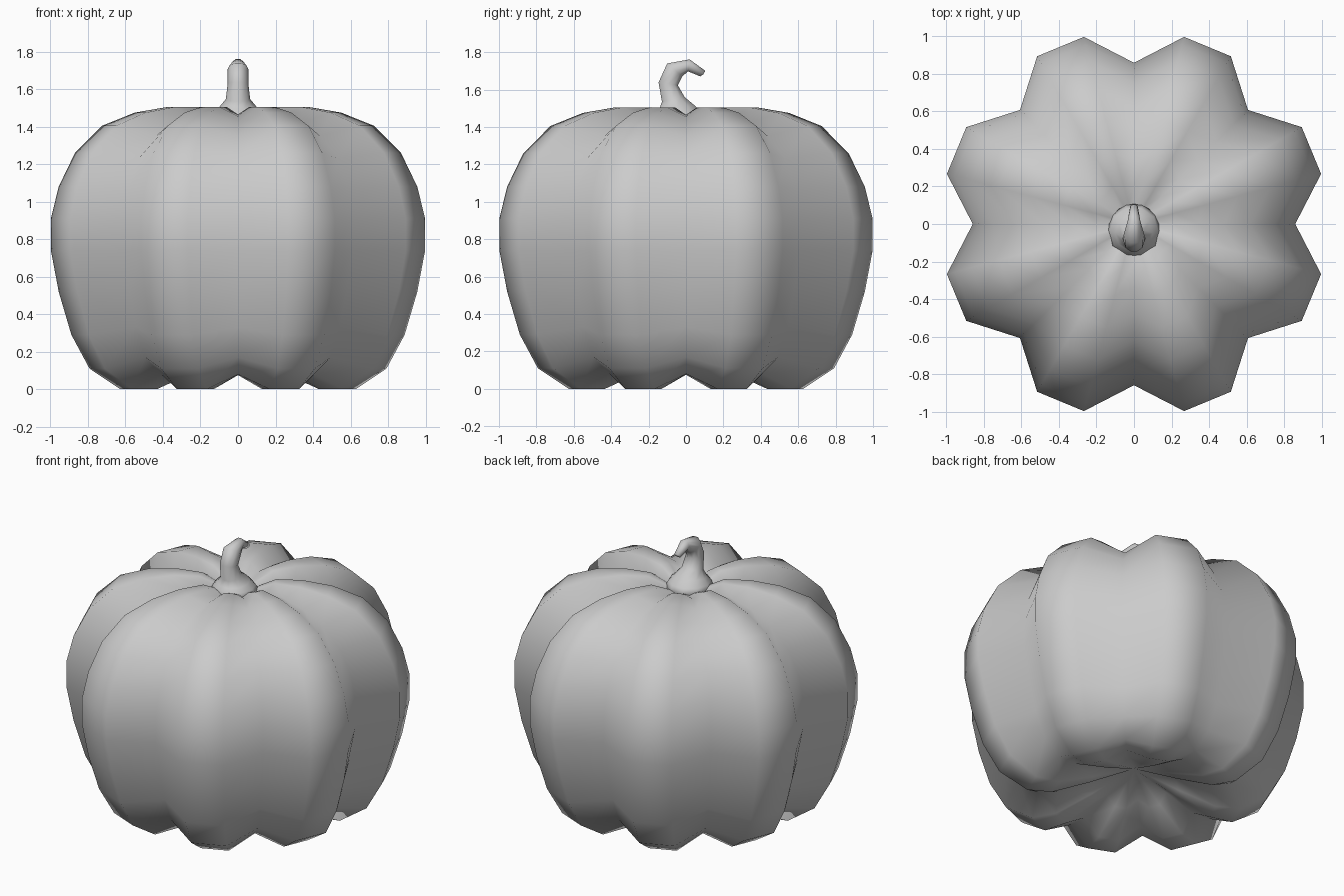
import bpy, bmesh
from math import sin, cos, pi, atan2
from mathutils import Vector

if "Cube" in bpy.data.objects:
    bpy.data.objects.remove(bpy.data.objects["Cube"])


def skin(name, rings, start, end):
    """Smooth mesh through closed rings, capped by a fan at each end."""
    bm = bmesh.new()
    loops = [[bm.verts.new(p) for p in ring] for ring in rings]
    n = len(loops[0])
    for a, b in zip(loops, loops[1:]):
        for i in range(n):
            j = (i + 1) % n
            bm.faces.new((a[i], a[j], b[j], b[i]))
    for loop, tip in ((loops[0], start), (loops[-1], end)):
        v = bm.verts.new(tip)
        for i in range(n):
            bm.faces.new((loop[i], loop[(i + 1) % n], v))
    bmesh.ops.recalc_face_normals(bm, faces=bm.faces)
    for f in bm.faces:
        f.smooth = True
    me = bpy.data.meshes.new(name)
    bm.to_mesh(me)
    bm.free()
    ob = bpy.data.objects.new(name, me)
    bpy.context.collection.objects.link(ob)
    return ob


# Pumpkin body: eight lobes, each with two ridge lines between grooves
ridge = [(.27, .09), (.5, 0), (.65, 0), (.82, .11), (.92, .29), (.99, .52),
         (1.033, .74), (1.033, .91), (.99, 1.08), (.90, 1.26), (.75, 1.405),
         (.57, 1.475), (.39, 1.505), (.23, 1.505), (.1, 1.445)]
groove = [(.25, .14), (.46, .075), (.58, .08), (.70, .17), (.77, .33), (.82, .53),
          (.86, .74), (.86, .91), (.83, 1.07), (.75, 1.23), (.62, 1.35),
          (.48, 1.42), (.34, 1.455), (.21, 1.465), (.1, 1.435)]
rings = []
for rp, gp in zip(ridge, groove):
    ring = []
    for i in range(24):
        r, z = gp if i % 3 == 0 else rp
        a = i * pi / 12
        ring.append((r * cos(a), r * sin(a), z))
    rings.append(ring)
skin("pumpkin_body", rings, (0, 0, .21), (0, 0, 1.43))

# Curled stem: flared base, bending towards the back, tapering to the tip
path = [(-.03, 1.43, .15), (-.04, 1.475, .13), (-.048, 1.505, .10),
        (-.068, 1.547, .065), (-.095, 1.63, .055), (-.06, 1.705, .056),
        (.015, 1.729, .034), (.09, 1.685, .021)]
tilt = [0, 0, .1, .2, -.15, -.7, -1.7, -2.3]
rings = []
for (y, z, r), t in zip(path, tilt):
    side = Vector((0, cos(t), sin(t)))
    rings.append([Vector((0, y, z)) + r * (cos(k * pi / 5) * Vector((1, 0, 0))
                  + sin(k * pi / 5) * side) for k in range(10)])
skin("stem", rings, (0, -.03, 1.42), (0, .093, 1.682))
